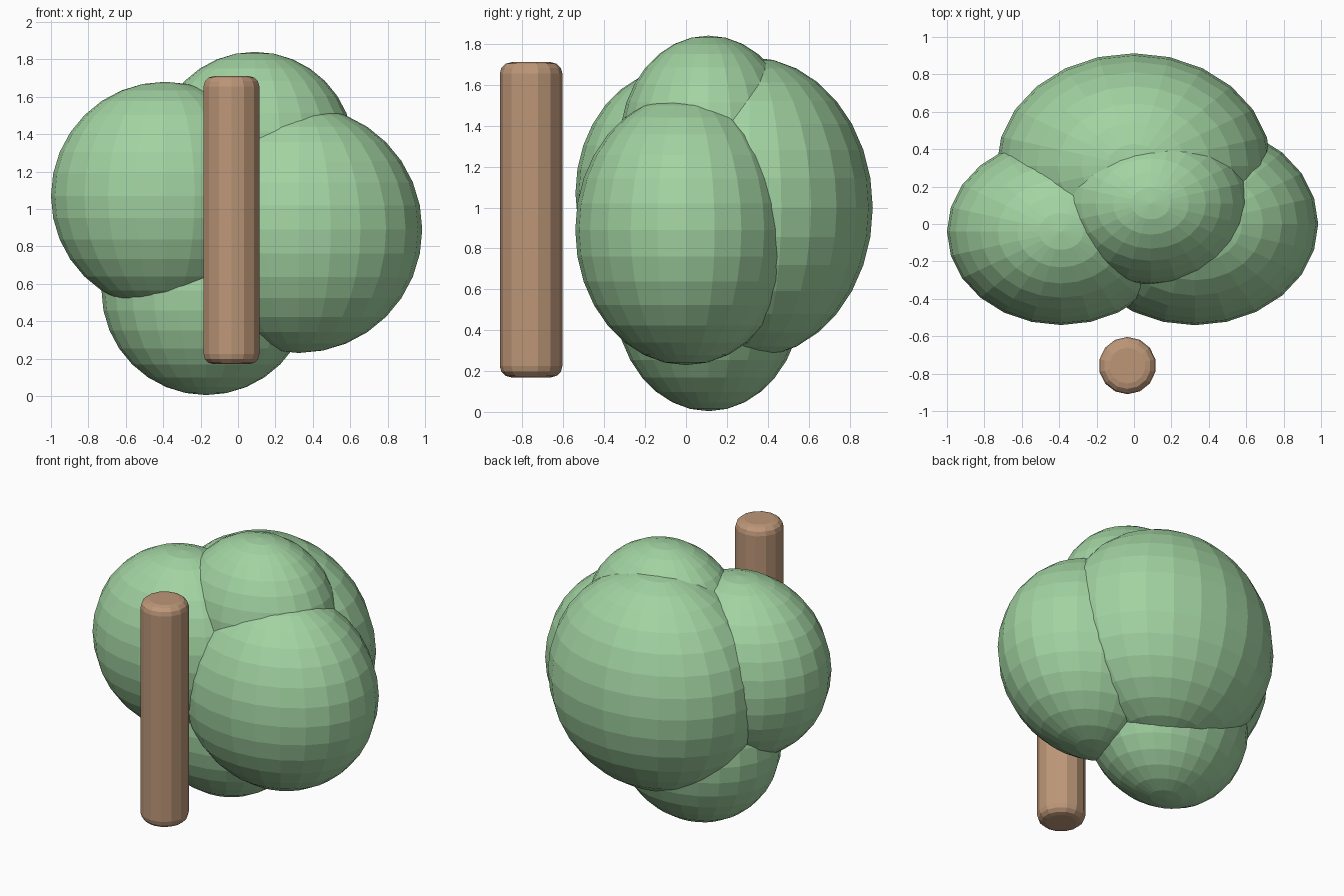
import bpy

if "Cube" in bpy.data.objects:
    bpy.data.objects.remove(bpy.data.objects["Cube"], do_unlink=True)


def make_material(name, color):
    mat = bpy.data.materials.new(name)
    mat.use_nodes = True
    mat.diffuse_color = color
    mat.node_tree.nodes["Principled BSDF"].inputs["Base Color"].default_value = color
    return mat


leaf_green = make_material("leaf green", (0.36, 0.65, 0.36, 1))
bark_brown = make_material("bark brown", (0.51, 0.31, 0.19, 1))


def foliage(name, center, radius, depth_ratio=0.82):
    """Faceted leaf clump, flattened front to back."""
    bpy.ops.mesh.primitive_uv_sphere_add(segments=24, ring_count=16, radius=radius, location=center)
    obj = bpy.context.object
    obj.name = name
    obj.scale.y = depth_ratio
    obj.data.materials.append(leaf_green)


# Foliage clumps
foliage("foliage_right", (-0.39, -0.04, 1.07), 0.61)
foliage("foliage_left", (0.325, 0.0, 0.89), 0.66)
foliage("foliage_back", (0.0, 0.31, 1.0), 0.735)
foliage("foliage_top", (0.09, 0.11, 1.31), 0.53)
foliage("foliage_bottom", (-0.17, 0.11, 0.565), 0.56)

# Trunk post with rounded rims
bpy.ops.mesh.primitive_cylinder_add(vertices=14, radius=0.153, depth=1.54, location=(-0.035, -0.757, 0.94))
trunk = bpy.context.object
trunk.name = "trunk"
trunk.data.materials.append(bark_brown)
bevel = trunk.modifiers.new("rounded rims", "BEVEL")
bevel.width = 0.055
bevel.segments = 3
bevel.limit_method = "ANGLE"
bevel.angle_limit = 1.0
